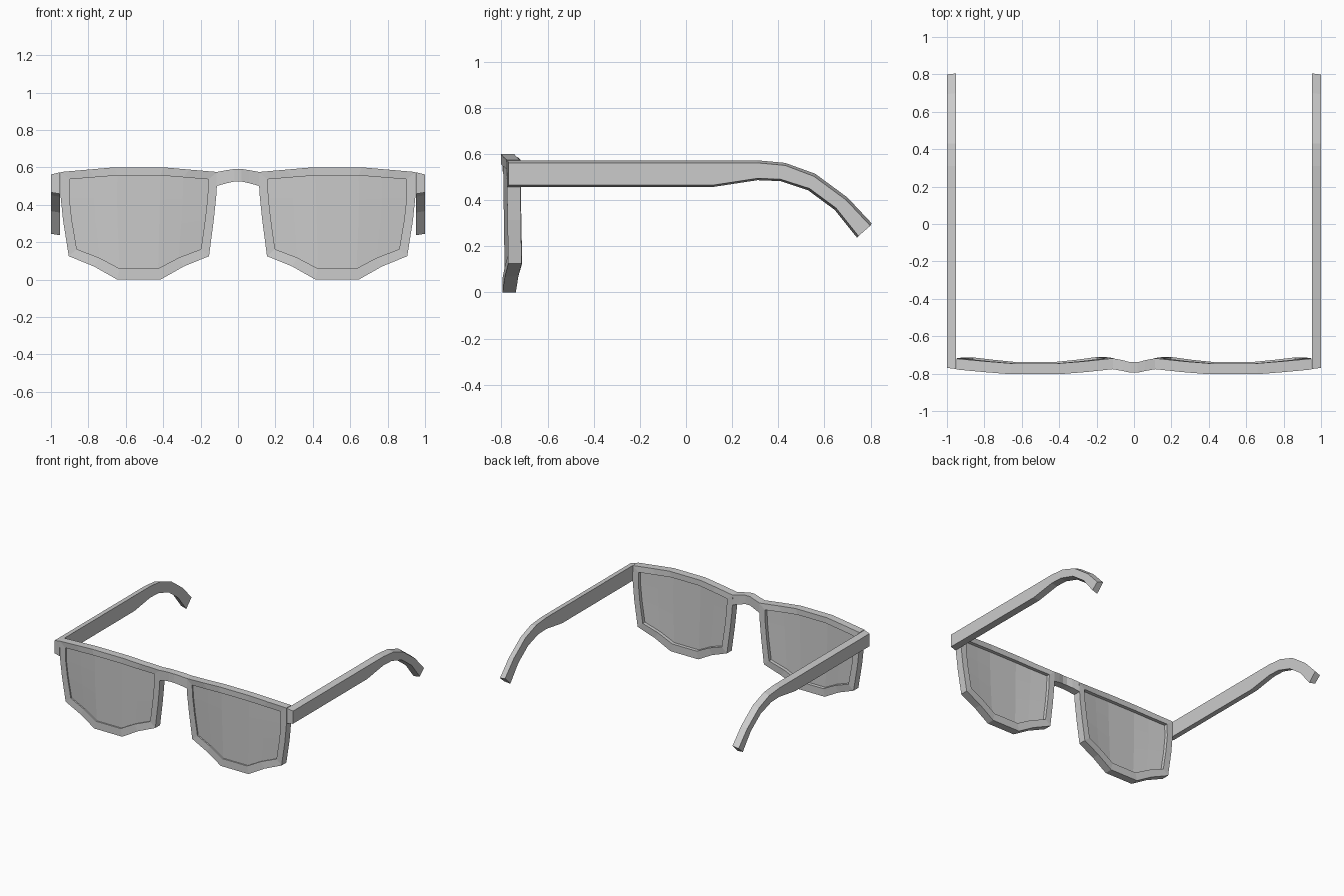
import bpy, bmesh

if "Cube" in bpy.data.objects:
    bpy.data.objects.remove(bpy.data.objects["Cube"])

# Lens outline controls: u runs from nose to temple, v from bottom to top
U = [0, .18, .345, .655, .82, 1]
V = [0, .42, .74, 1]
LEFT = [.155, .13, .115, .11]
RIGHT = [.905, .935, .95, .95]
TOP = [.575, .588, .6, .6, .588, .575]
BOTTOM = [.125, .07, 0, 0, .07, .125]
FRONT = [-.776, -.792, -.803, -.803, -.792, -.778]
NU, NV = len(U), len(V)


def point(i, j, scale, depth):
    """Point of the curved front, optionally shrunk toward the lens middle."""
    x = LEFT[j] + (RIGHT[j] - LEFT[j]) * U[i]
    z = BOTTOM[i] + (TOP[i] - BOTTOM[i]) * V[j]
    y = FRONT[i] + .007 * (1 - V[j]) + depth
    if scale:
        x, z = .53 + (x - .53) * .885, .345 + (z - .345) * .83
    return x, y, z


BORDER = ([(i, 0) for i in range(NU)] + [(NU - 1, j) for j in range(1, NV)]
          + [(i, NV - 1) for i in range(NU - 2, -1, -1)]
          + [(0, j) for j in range(NV - 2, 0, -1)])


def finish(bm, name, mirror=True):
    bmesh.ops.recalc_face_normals(bm, faces=bm.faces)
    mesh = bpy.data.meshes.new(name)
    bm.to_mesh(mesh)
    bm.free()
    obj = bpy.data.objects.new(name, mesh)
    bpy.context.collection.objects.link(obj)
    if mirror:
        obj.modifiers.new("Mirror", 'MIRROR').use_mirror_merge = False
    return obj


def loft(bm, loops, closed):
    """Skin a list of equal point loops; cap the ends unless closed."""
    rings = [[bm.verts.new(p) for p in loop] for loop in loops]
    pairs = list(zip(rings, rings[1:]))
    if closed:
        pairs.append((rings[-1], rings[0]))
    for a, b in pairs:
        for k in range(len(a)):
            m = (k + 1) % len(a)
            bm.faces.new((a[k], a[m], b[m], b[k]))
    return rings


# Rims
bm = bmesh.new()
loft(bm, [[point(i, j, s, d) for i, j in BORDER]
          for s, d in ((0, 0), (1, 0), (1, .058), (0, .058))], True)
finish(bm, "rim")

# Lenses, faceted plates recessed in the rims
bm = bmesh.new()
for depth in (.010, .032):
    g = [[bm.verts.new(point(i, j, 1, depth)) for j in range(NV)] for i in range(NU)]
    for i in range(NU - 1):
        for j in range(NV - 1):
            bm.faces.new((g[i][j], g[i + 1][j], g[i + 1][j + 1], g[i][j + 1]))
    if depth == .010:
        first = g
for (i, j), (k, m) in zip(BORDER, BORDER[1:] + BORDER[:1]):
    bm.faces.new((first[i][j], first[k][m], g[k][m], g[i][j]))
finish(bm, "lens")

# Nose bridge: x, front y, back y, bottom z, top z
half = [(.115, -.776, -.718, .5, .575), (.06, -.786, -.728, .515, .585),
        (.02, -.795, -.739, .524, .591)]
stations = [(-s[0],) + s[1:] for s in half] + half[::-1]
bm = bmesh.new()
rings = loft(bm, [[(x, f, b), (x, f, t), (x, k, t), (x, k, b)]
                  for x, f, k, b, t in stations], False)
bm.faces.new(rings[0])
bm.faces.new(rings[-1])
finish(bm, "nose_bridge", False)

# Temple arms: paired upper and lower (y, z) points, outer side slightly slimmer
upper = [(-.775, .573), (.12, .573), (.31, .573), (.43, .562), (.56, .515), (.70, .412), (.805, .30)]
lower = [(-.775, .458), (.12, .458), (.31, .487), (.41, .483), (.53, .443), (.645, .358), (.742, .237)]
bm = bmesh.new()
loops = []
for n, ((uy, uz), (ly, lz)) in enumerate(zip(upper, lower)):
    front = .006 if n == 0 else 0
    slip = .006 if n > 3 else 0
    loops.append([(.953, uy, uz), (1, uy + front - slip, uz - .011),
                  (1, ly + front + slip, lz + .008), (.953, ly, lz)])
rings = loft(bm, loops, False)
bm.faces.new(rings[0])
bm.faces.new(rings[-1])
finish(bm, "temple_arm")
